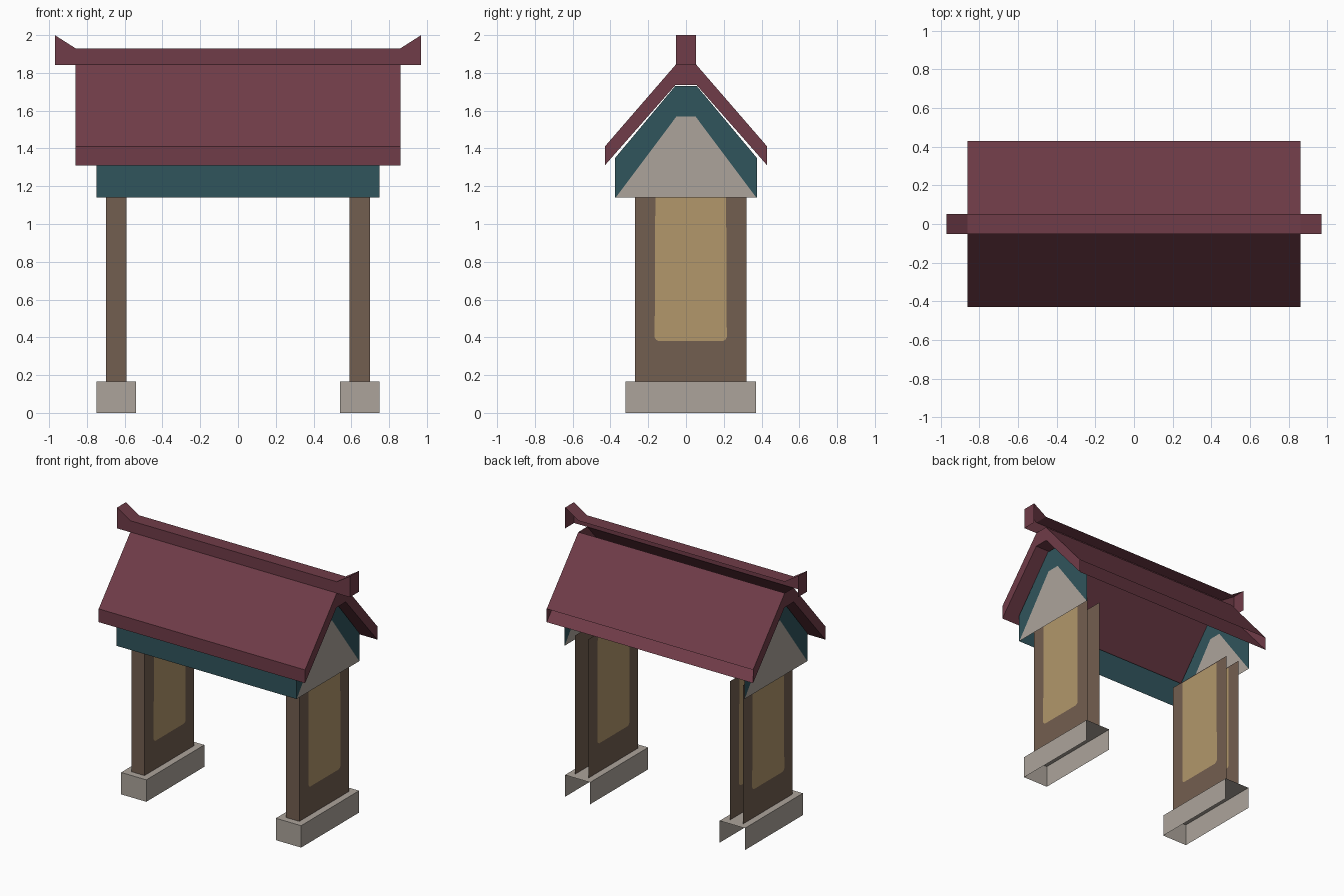
import bpy
import bmesh

cube = bpy.data.objects.get("Cube")
if cube:
    bpy.data.objects.remove(cube, do_unlink=True)


def material(name, r, g, b):
    m = bpy.data.materials.new(name)
    m.use_nodes = True
    m.diffuse_color = (r, g, b, 1)
    m.node_tree.nodes["Principled BSDF"].inputs["Base Color"].default_value = (r, g, b, 1)
    return m


ROOF = material("plum roof", 0.162, 0.045, 0.065)
TEAL = material("teal trim", 0.030, 0.089, 0.107)
STONE = material("pale stone", 0.413, 0.371, 0.328)
WOOD = material("brown wood", 0.171, 0.112, 0.080)
PANEL = material("tan panel", 0.445, 0.309, 0.147)


def build(name, mat, faces):
    """One object from a list of flat polygons, welded where they meet."""
    bm = bmesh.new()
    for points in faces:
        bm.faces.new([bm.verts.new(p) for p in points])
    bmesh.ops.remove_doubles(bm, verts=bm.verts, dist=0.0001)
    bmesh.ops.recalc_face_normals(bm, faces=bm.faces)
    mesh = bpy.data.meshes.new(name)
    bm.to_mesh(mesh)
    bm.free()
    mesh.materials.append(mat)
    obj = bpy.data.objects.new(name, mesh)
    bpy.context.collection.objects.link(obj)
    return obj


def across(x, profile):
    """Polygon of (y, z) points standing at one x."""
    return [(x, y, z) for y, z in profile]


def sweep(x0, x1, path):
    """Strips along x following a path of (y, z) points."""
    return [[(x0, *a), (x1, *a), (x1, *b), (x0, *b)] for a, b in zip(path, path[1:])]


def mirrored(half):
    """Complete a symmetric profile in y."""
    return half + [(-y, z) for y, z in reversed(half)]


def open_box(x0, x1, y0, y1, z0, z1, top):
    """Front and both sides, with an optional top; back and bottom stay open."""
    side = [(y0, z0), (y1, z0), (y1, z1), (y0, z1)]
    path = [(y0, z0), (y0, z1)] + ([(y1, z1)] if top else [])
    return [across(x0, side), across(x1, side)] + sweep(x0, x1, path)


# Roof shell: underside, front fascia and two slopes
under = mirrored([(0.43, 1.31), (0.055, 1.737)])
front_top = [(-0.43, 1.31), (-0.43, 1.41), (-0.053, 1.845)]
back_top = [(0.053, 1.845), (0.43, 1.41)]
outline = under + front_top[1:] + back_top
roof = sweep(-0.86, 0.86, under) + sweep(-0.86, 0.86, front_top) + sweep(-0.86, 0.86, back_top)
roof += [across(x, outline) for x in (-0.86, 0.86)]
build("roof", ROOF, roof)

# Ridge beam with upturned ends
top_line = [(-0.97, 2.0), (-0.86, 1.93), (0.86, 1.93), (0.97, 2.0)]
ridge_front = [(-0.97, 1.843)] + top_line + [(0.97, 1.843)]
ridge = [[(x, -0.053, z) for x, z in ridge_front]]
for (xa, za), (xb, zb) in zip(top_line, top_line[1:]):
    ridge.append([(xa, -0.053, za), (xb, -0.053, zb), (xb, 0.053, zb), (xa, 0.053, za)])
for x in (-0.97, 0.97):
    ridge.append(across(x, mirrored([(-0.053, 1.843), (-0.053, 2.0)])))
build("ridge_beam", ROOF, ridge)

# Teal front beam
build("front_beam", TEAL, sweep(-0.75, 0.75, [(-0.375, 1.14), (-0.375, 1.35)]))

infill = mirrored([(-0.372, 1.14), (-0.05, 1.57)])
frame = mirrored([(-0.375, 1.14), (-0.375, 1.35), (-0.057, 1.73)])

for side, label in ((1, "left"), (-1, "right")):
    # Gable end: frame around a pale infill
    build(label + "_gable_frame", TEAL, [across(side * 0.75, frame + list(reversed(infill)))])
    build(label + "_gable_infill", STONE, [across(side * 0.75, infill)])

    # Plinth and post
    build(label + "_plinth", STONE,
          open_box(side * 0.54, side * 0.75, -0.32, 0.37, 0, 0.165, True))
    build(label + "_post", WOOD,
          open_box(side * 0.59, side * 0.70, -0.27, 0.32, 0.165, 1.21, False))

    # Thin panels with clipped lower corners on both post faces
    shape = [(-0.162, 1.2), (-0.166, 0.40), (-0.158, 0.387), (-0.145, 0.38),
             (0.195, 0.38), (0.208, 0.387), (0.216, 0.40), (0.212, 1.2)]
    offsets = (0.003,) if side > 0 else (0.003, -0.003)
    sheets = [across(side * (wall + out * d), shape)
              for wall, out in ((0.59, -1), (0.70, 1)) for d in offsets]
    build(label + "_post_panels", PANEL, sheets)
